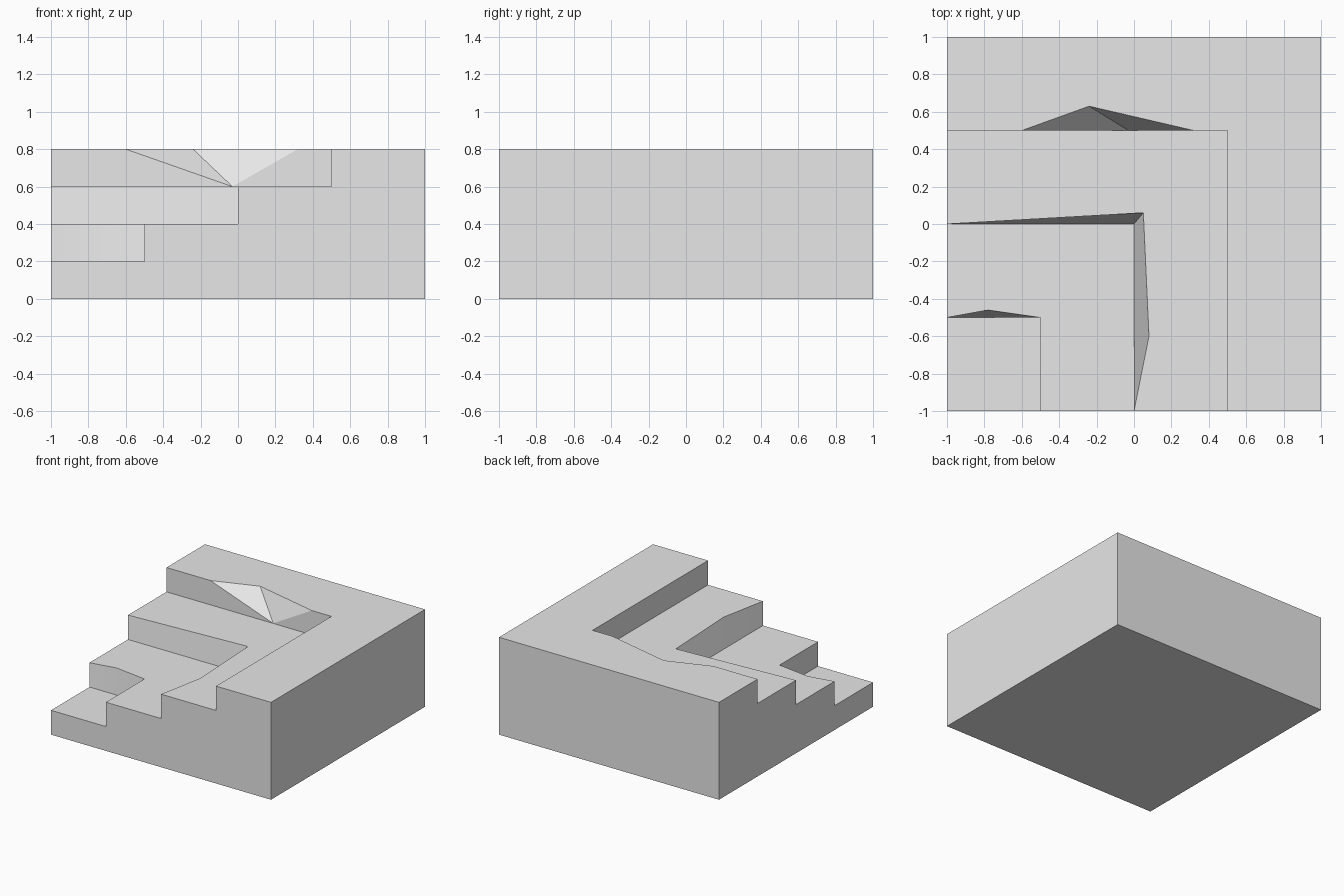
import bpy
import bmesh
import math

cube = bpy.data.objects.get("Cube")
if cube:
    bpy.data.objects.remove(cube, do_unlink=True)

STEP = 0.2

# Each riser: matching foot and lip paths, running from the -x side to the front.
# Repeated foot points make triangular facets.
risers = [
    ([(-1, -.5), (-.78, -.5), (-.5, -.5), (-.5, -1)],
     [(-1, -.5), (-.78, -.46), (-.5, -.5), (-.5, -1)]),
    ([(-1, 0), (0, 0), (0, -.6), (0, -1)],
     [(-1, 0), (.05, .06), (.08, -.6), (0, -1)]),
    ([(-1, .5), (-.03, .5), (-.03, .5), (-.03, .5), (.5, .5), (.5, -1)],
     [(-1, .5), (-.6, .5), (-.24, .63), (.32, .5), (.5, .5), (.5, -1)]),
]
corner = [(-1, -1)]
outline = [(-1, 1), (1, 1), (1, -1)]

bm = bmesh.new()
verts = {}


def at(path, z):
    return [(x, y, round(z, 3)) for x, y in path]


def face(points, smooth=False):
    """Add a face, sharing vertices and dropping repeated points."""
    loop = []
    for p in points:
        v = verts.setdefault(p, None) or bm.verts.new(p)
        verts[p] = v
        if v not in loop:
            loop.append(v)
    f = bm.faces.new(loop)
    f.smooth = smooth


# Risers
for i, (foot, lip) in enumerate(risers):
    low, high = at(foot, STEP * (i + 1)), at(lip, STEP * (i + 2))
    for k in range(len(low) - 1):
        face([low[k], low[k + 1], high[k + 1], high[k]], smooth=i < 2)

# Treads
inner = [corner] + [lip for foot, lip in risers]
outer = [foot for foot, lip in risers] + [outline]
for i, (a, b) in enumerate(zip(inner, outer)):
    z = STEP * (i + 1)
    face(at(a, z) + at(b, z)[::-1])

# Stepped front and -x sides share one stair profile
profile = [(1, 0), (-1, 0), (-1, STEP)]
for i, (foot, lip) in enumerate(risers):
    edge = foot[0][1]
    profile += [(edge, STEP * (i + 1)), (edge, STEP * (i + 2))]
profile.append((1, STEP * 4))
face([(u, -1, round(z, 3)) for u, z in profile])
face([(-1, u, round(z, 3)) for u, z in profile])

# Plain back and +x sides, and the underside
for a, b in zip(outline, outline[1:]):
    face(at([a, b], 0) + at([b, a], STEP * 4))
face(at(corner + outline, 0))

bmesh.ops.recalc_face_normals(bm, faces=bm.faces)
for e in bm.edges:
    e.smooth = e.calc_face_angle(0) < math.radians(30)

mesh = bpy.data.meshes.new("stepped_block")
bm.to_mesh(mesh)
bm.free()
block = bpy.data.objects.new("stepped_block", mesh)
bpy.context.collection.objects.link(block)

# Single grey material
grey = bpy.data.materials.new("light_grey")
grey.use_nodes = True
colour = (0.8, 0.8, 0.8, 1)
grey.diffuse_color = colour
grey.node_tree.nodes["Principled BSDF"].inputs["Base Color"].default_value = colour
mesh.materials.append(grey)
